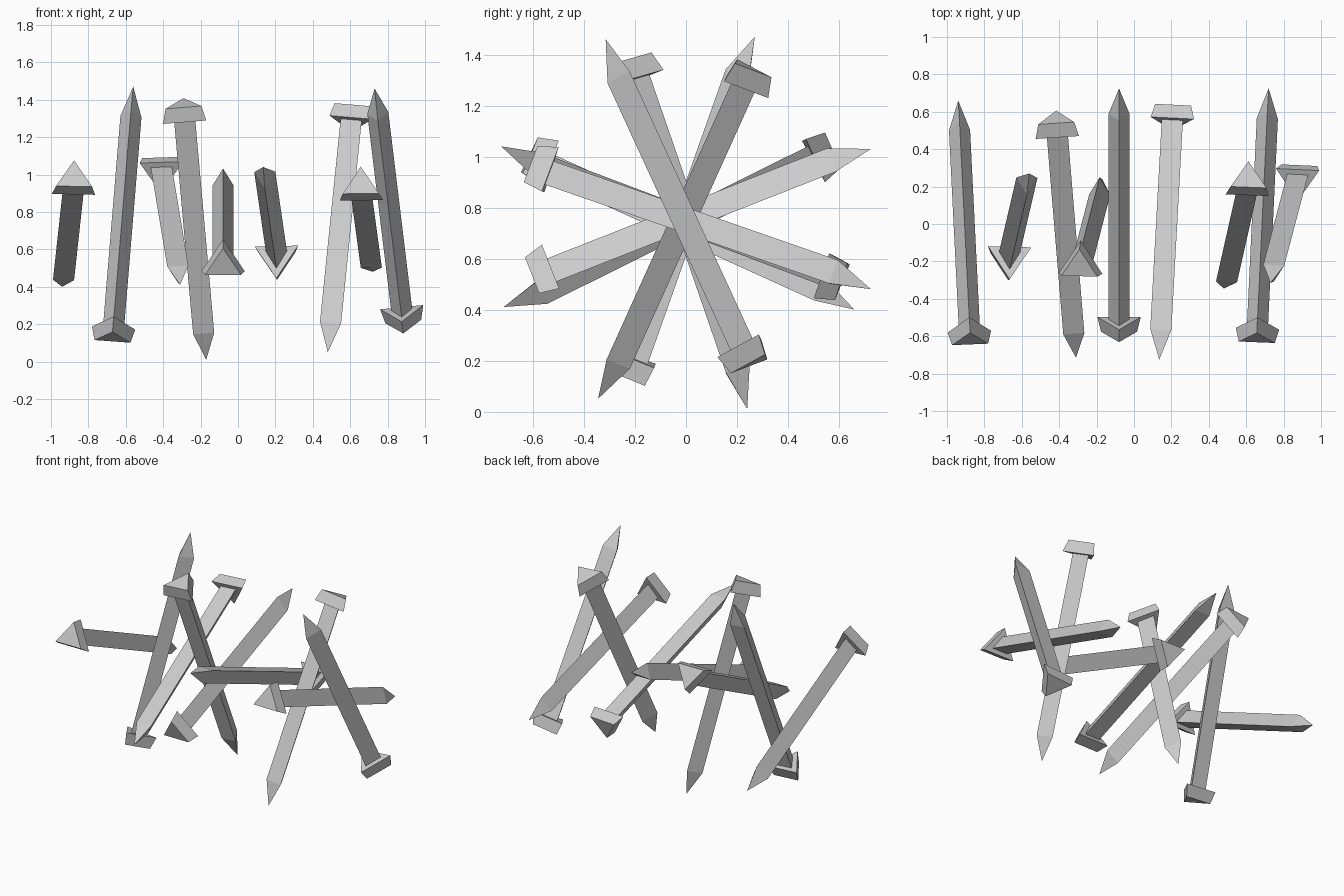
import bpy, bmesh
from mathutils import Vector

cube = bpy.data.objects.get("Cube")
if cube:
    bpy.data.objects.remove(cube, do_unlink=True)

# One flat colour for all nails
iron = bpy.data.materials.new("iron_grey")
iron.use_nodes = True
grey = (0.6, 0.6, 0.6, 1)
iron.diffuse_color = grey
iron.node_tree.nodes["Principled BSDF"].inputs["Base Color"].default_value = grey

TIP = 0.16         # length of the point
HEAD = 0.08        # thickness of the head
SHAFT_SIZE = 0.113
HEAD_SIZE = 0.232


def make_nail(name, tip, neck):
    """Three-sided nail running from its point to the underside of its head."""
    tip, neck = Vector(tip), Vector(neck)
    axis = (neck - tip).normalized()
    ridge = Vector((0, axis.z, -axis.y)).normalized()
    side = axis.cross(ridge)
    bm = bmesh.new()

    def ring(centre, width, height):
        corners = ((height * 2 / 3, 0), (-height / 3, width / 2), (-height / 3, -width / 2))
        return [bm.verts.new(centre + ridge * a + side * b) for a, b in corners]

    def bridge(lower, upper):
        for i in range(3):
            j = (i + 1) % 3
            bm.faces.new((lower[i], lower[j], upper[j], upper[i]))

    # Point, shaft, flared head and slightly smaller cap
    point = bm.verts.new(tip)
    rings = [
        ring(tip + axis * TIP, SHAFT_SIZE, 0.098),
        ring(neck, SHAFT_SIZE, 0.098),
        ring(neck, HEAD_SIZE, 0.185),
        ring(neck + axis * HEAD, HEAD_SIZE * 0.83, 0.152),
    ]
    for i in range(3):
        bm.faces.new((point, rings[0][(i + 1) % 3], rings[0][i]))
    for lower, upper in zip(rings, rings[1:]):
        bridge(lower, upper)
    bm.faces.new(rings[-1])
    bmesh.ops.recalc_face_normals(bm, faces=bm.faces)

    mesh = bpy.data.meshes.new(name)
    bm.to_mesh(mesh)
    bm.free()
    mesh.materials.append(iron)
    bpy.context.collection.objects.link(bpy.data.objects.new(name, mesh))


# Scattered nails: point position, head underside position
nails = [
    ((-0.94, 0.66, 0.40), (-0.88, -0.55, 0.95)),
    ((-0.56, 0.27, 1.47), (-0.665, -0.18, 0.20)),
    ((-0.31, -0.715, 0.41), (-0.41, 0.49, 1.01)),
    ((-0.17, 0.24, 0.01), (-0.285, -0.205, 1.30)),
    ((-0.08, 0.725, 1.03), (-0.08, -0.52, 0.54)),
    ((0.135, -0.725, 1.04), (0.205, 0.545, 0.56)),
    ((0.48, -0.345, 0.05), (0.605, 0.21, 1.28)),
    ((0.72, 0.725, 0.48), (0.66, -0.54, 0.92)),
    ((0.73, -0.315, 1.46), (0.875, 0.235, 0.265)),
]
for number, (tip, neck) in enumerate(nails, 1):
    make_nail(f"nail_{number}", tip, neck)
